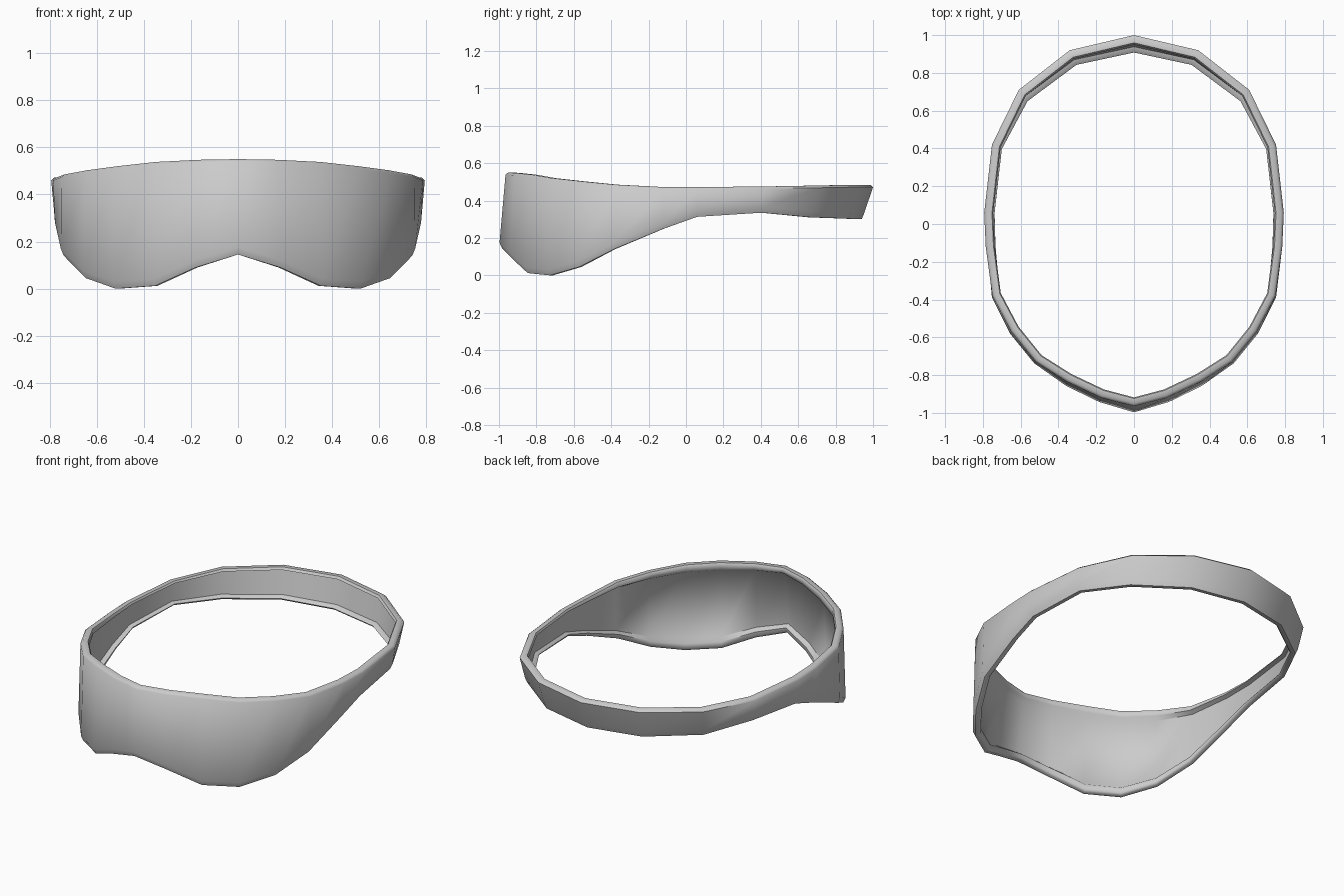
import bpy, bmesh, math
from mathutils import Vector

if "Cube" in bpy.data.objects:
    bpy.data.objects.remove(bpy.data.objects["Cube"])

# Half-ring stations, front to back: top outer edge (x, y, z), bottom outer edge (x, y, z)
half = [
    (0.00, -0.965, 0.55, 0.00, -1.00, 0.145),
    (0.175, -0.92, 0.547, 0.185, -0.945, 0.09),
    (0.355, -0.835, 0.538, 0.36, -0.86, 0.012),
    (0.52, -0.73, 0.52, 0.53, -0.74, 0.00),
    (0.65, -0.57, 0.503, 0.66, -0.58, 0.045),
    (0.75, -0.38, 0.485, 0.755, -0.39, 0.14),
    (0.785, -0.12, 0.472, 0.78, -0.12, 0.25),
    (0.793, 0.06, 0.472, 0.785, 0.06, 0.313),
    (0.752, 0.42, 0.475, 0.745, 0.41, 0.335),
    (0.61, 0.71, 0.48, 0.60, 0.68, 0.31),
    (0.34, 0.92, 0.484, 0.325, 0.885, 0.303),
    (0.00, 1.00, 0.484, 0.00, 0.955, 0.30),
]
ring = half + [(-a, b, c, -d, e, f) for a, b, c, d, e, f in half[-2:0:-1]]
n = len(ring)

# Cross-section: (inward offset, height fraction bottom to top, extra vertical offset)
# a thin wall with a thicker rim along the top and bottom
T, W = 0.047, 0.022
section = [(0.003, 0, 0.03), (0, 1, -0.012), (0.014, 1, 0), (T - 0.006, 1, 0),
           (T, 1, -0.01), (T, 0.92, 0), (W, 0.88, 0),
           (W, 0.12, 0), (T, 0.08, 0), (T, 0, 0.01),
           (T - 0.008, 0, 0), (0.016, 0, 0)]

# Visor band, swept around the ring
bm = bmesh.new()
loops = []
for i, s in enumerate(ring):
    top, bot = Vector(s[:3]), Vector(s[3:])
    p, q = ring[i - 1], ring[(i + 1) % n]
    e1 = (Vector(s[:2]) - Vector(p[:2])).normalized()
    e2 = (Vector(q[:2]) - Vector(s[:2])).normalized()
    t = (e1 + e2).normalized()
    inward = Vector((-t.y, t.x, 0))
    loops.append([bm.verts.new(bot.lerp(top, f) + inward * o + Vector((0, 0, dz)))
                  for o, f, dz in section])
m = len(section)
for i in range(n):
    a, b = loops[i], loops[(i + 1) % n]
    for j in range(m):
        k = (j + 1) % m
        bm.faces.new((a[j], b[j], b[k], a[k]))
bmesh.ops.recalc_face_normals(bm, faces=bm.faces)
mesh = bpy.data.meshes.new("visor_band")
bm.to_mesh(mesh)
bm.free()
band = bpy.data.objects.new("visor_band", mesh)
bpy.context.collection.objects.link(band)
bpy.context.view_layer.objects.active = band
band.select_set(True)
bpy.ops.object.shade_smooth_by_angle(angle=math.radians(55))
